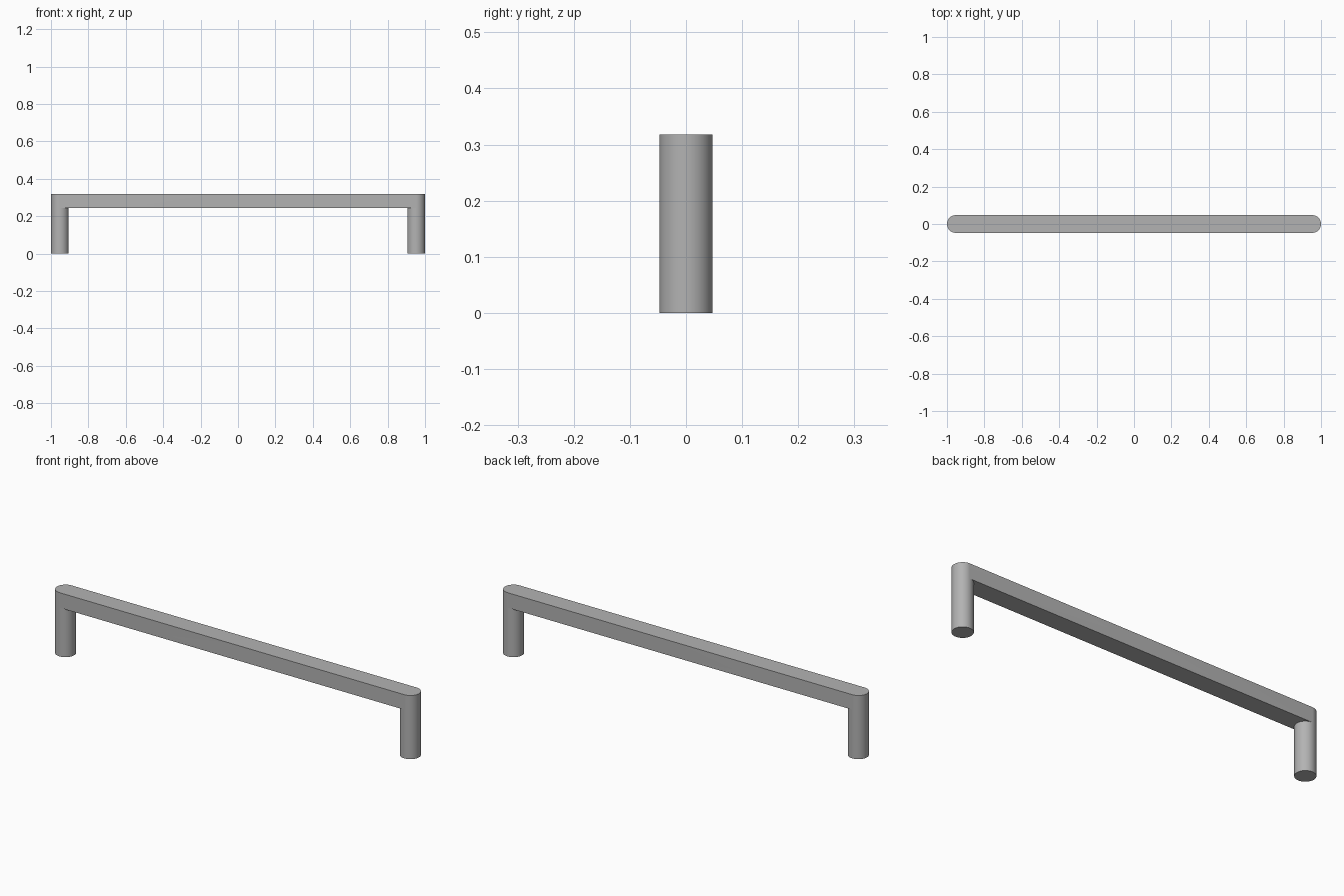
import bpy, bmesh, math

if "Cube" in bpy.data.objects:
    bpy.data.objects.remove(bpy.data.objects["Cube"])

R = 0.0475        # leg radius and half the bar width
CX = 1 - R        # leg centre
Z_BAR, Z_TOP = 0.243, 0.318
N = 32            # segments per half circle

metal = bpy.data.materials.new("satin_grey_metal")
metal.diffuse_color = (0.45, 0.45, 0.45, 1)
metal.use_nodes = True
metal.node_tree.nodes["Principled BSDF"].inputs["Base Color"].default_value = metal.diffuse_color

bm = bmesh.new()


def arc(side, z, start, count):
    """Points round a leg centre; angle 0 is the -y side, turning outward first."""
    pts = []
    for i in range(start, start + count):
        a = math.pi * i / N
        pts.append(bm.verts.new((side * (CX + R * math.sin(a)), -R * math.cos(a), z)))
    return pts


def wall(low, high):
    for i in range(len(low) - 1):
        bm.faces.new((low[i], low[i + 1], high[i + 1], high[i]))


tops, mids = {}, {}
for side in (1, -1):
    # Round leg: full rings at the foot and at the bar's underside
    foot = arc(side, 0, 0, 2 * N)
    mid = arc(side, Z_BAR, 0, 2 * N)
    bm.faces.new(foot)
    wall(foot + foot[:1], mid + mid[:1])
    # Rounded bar end continues the outer half of the leg
    top = arc(side, Z_TOP, 0, N + 1)
    wall(mid[:N + 1], top)
    tops[side], mids[side] = top, mid

# Flat bar top, underside between the legs, and long sides
bm.faces.new(tops[1] + tops[-1][::-1])
inner = {s: mids[s][N:] + mids[s][:1] for s in (1, -1)}
bm.faces.new(inner[1] + inner[-1][::-1])
for k in (0, N):
    bm.faces.new((mids[-1][k], mids[1][k], tops[1][k], tops[-1][k]))
bmesh.ops.recalc_face_normals(bm, faces=bm.faces[:])

mesh = bpy.data.meshes.new("bar_handle")
bm.to_mesh(mesh)
bm.free()
mesh.materials.append(metal)
handle = bpy.data.objects.new("bar_handle", mesh)
bpy.context.collection.objects.link(handle)
bpy.context.view_layer.objects.active = handle
handle.select_set(True)
bpy.ops.object.shade_smooth_by_angle(angle=math.radians(30))
